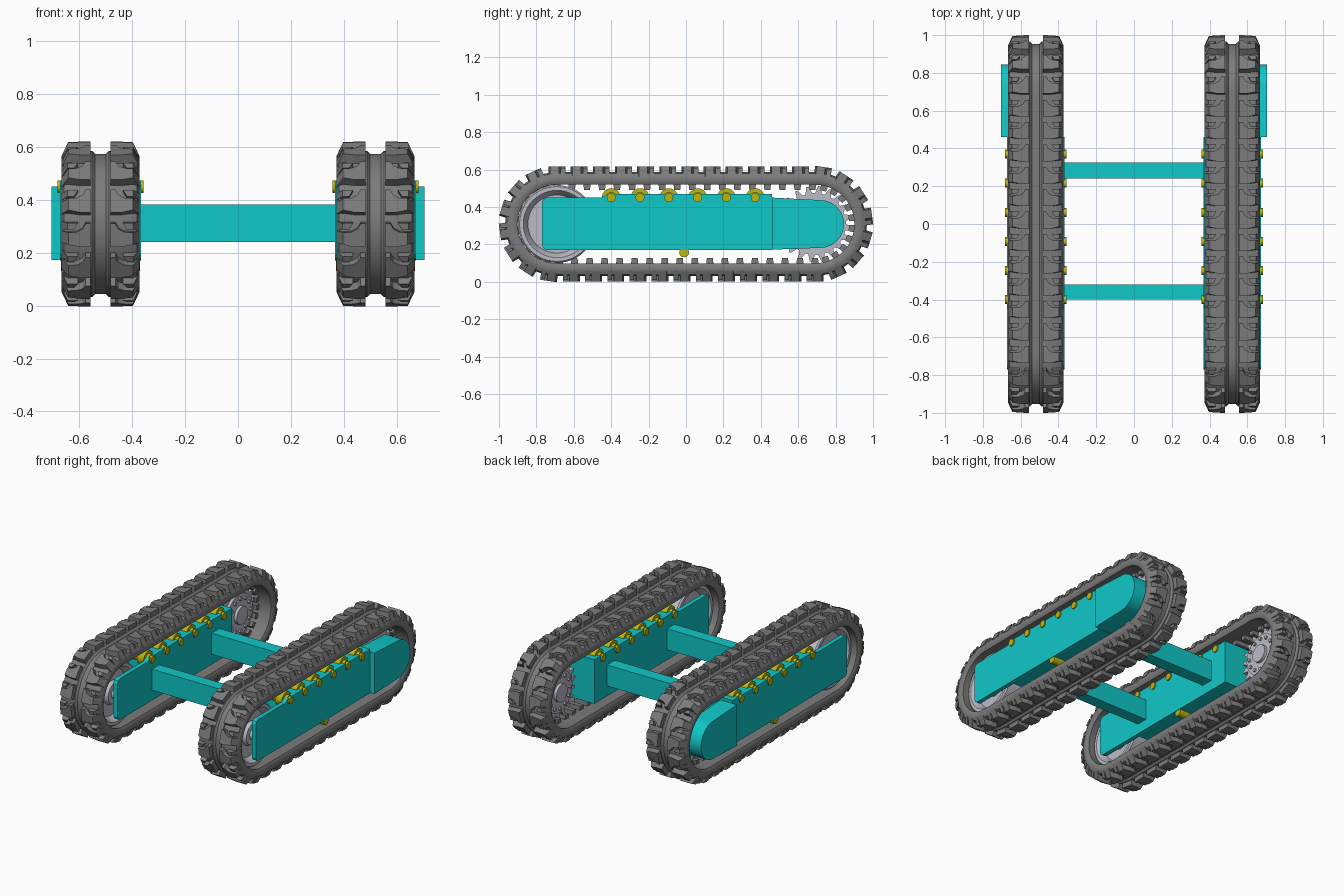
import bpy, bmesh, math
from mathutils import Vector

if "Cube" in bpy.data.objects:
    bpy.data.objects.remove(bpy.data.objects["Cube"], do_unlink=True)


def material(name, rgb):
    m = bpy.data.materials.new(name)
    m.use_nodes = True
    m.diffuse_color = (*rgb, 1)
    m.node_tree.nodes["Principled BSDF"].inputs["Base Color"].default_value = (*rgb, 1)
    return m


RUBBER = material("rubber_grey", (0.2, 0.2, 0.2))
TEAL = material("teal_paint", (0.005, 0.58, 0.58))
YELLOW = material("yellow_paint", (0.52, 0.47, 0.004))
STEEL = material("pale_steel", (0.5, 0.5, 0.58))

TRACK_X, MID_Z, END_Y = 0.52, 0.309, 0.69   # track centre and end wheel position
BELT_R = 0.277
LENGTH = 4 * END_Y + 2 * math.pi * BELT_R


def finish(bm, name, mat, smooth=True):
    bmesh.ops.recalc_face_normals(bm, faces=bm.faces)
    mesh = bpy.data.meshes.new(name)
    bm.to_mesh(mesh)
    bm.free()
    mesh.materials.append(mat)
    obj = bpy.data.objects.new(name, mesh)
    bpy.context.collection.objects.link(obj)
    if smooth:
        bpy.ops.object.select_all(action="DESELECT")
        obj.select_set(True)
        bpy.context.view_layer.objects.active = obj
        bpy.ops.object.shade_smooth_by_angle(angle=math.radians(32))
    return obj


def prism(bm, bottom, top):
    """Closed solid between two matching outlines."""
    a = [bm.verts.new(p) for p in bottom]
    b = [bm.verts.new(p) for p in top]
    n = len(a)
    bm.faces.new(a)
    bm.faces.new(b[::-1])
    for i in range(n):
        bm.faces.new((a[i], a[(i + 1) % n], b[(i + 1) % n], b[i]))


def slab(bm, outline, x0, x1):
    """Side outline in (y, z) extruded across x."""
    prism(bm, [(x0, y, z) for y, z in outline], [(x1, y, z) for y, z in outline])


def rect(y0, y1, z0, z1):
    return [(y0, z0), (y1, z0), (y1, z1), (y0, z1)]


def circle(y, z, r, n=32):
    return [(y + r * math.cos(2 * math.pi * i / n), z + r * math.sin(2 * math.pi * i / n))
            for i in range(n)]


def lathe(bm, profile, y, z, n=48):
    """Closed profile of (x, radius) turned about an axis along x."""
    rings = [[bm.verts.new((x, y + r * math.cos(2 * math.pi * i / n),
                            z + r * math.sin(2 * math.pi * i / n))) for x, r in profile]
             for i in range(n)]
    loft(bm, rings)


def loft(bm, rings):
    n, k = len(rings), len(rings[0])
    for i in range(n):
        a, b = rings[i], rings[(i + 1) % n]
        for j in range(k):
            bm.faces.new((a[j], a[(j + 1) % k], b[(j + 1) % k], b[j]))


def path(s):
    """Centre point, outward normal and tangent (y, z) at distance s on the loop."""
    s %= LENGTH
    half, straight = LENGTH / 2, 2 * END_Y
    flip = -1 if s >= half else 1
    s %= half
    if s < straight:
        c, a = -END_Y + s, math.pi / 2
    else:
        c, a = END_Y, math.pi / 2 - (s - straight) / BELT_R
    normal = Vector((0, math.cos(a), math.sin(a))) * flip
    tangent = Vector((0, math.sin(a), -math.cos(a))) * flip
    return Vector((0, c * flip, MID_Z)), normal, tangent


def on_track(s, u, v, r, x):
    c, n, t = path(s)
    return c + n * r + t * u + Vector((x + v, 0, 0))


def track(side, label):
    x = side * TRACK_X

    # belt loop with a centre groove and rounded shoulders
    half = [(0.02, 0.264), (0.032, BELT_R), (0.122, BELT_R), (0.138, 0.269),
            (0.147, 0.25), (0.147, 0.225), (0.138, 0.21)]
    profile = half + [(-v, r) for v, r in reversed(half)]
    stops = [LENGTH / 2 * k + 2 * END_Y + math.pi * BELT_R * i / 24
             for k in range(2) for i in range(25)]
    stops = [s - 1e-6 if i % 25 == 24 else s for i, s in enumerate(stops)]
    bm = bmesh.new()
    loft(bm, [[bm.verts.new(on_track(s, 0, v, r, x)) for v, r in profile] for s in stops])
    finish(bm, label + "_belt", RUBBER)

    # hooked tread lugs in two mirrored rows
    hook = [(-0.045, 0.037), (0.045, 0.037), (0.045, 0.056), (0.024, 0.068),
            (0.012, 0.09), (0.01, 0.122), (-0.036, 0.122), (-0.045, 0.08)]
    bm = bmesh.new()
    count = 38
    for i in range(count):
        s = LENGTH * i / count
        for row in (-1, 1):
            top = [on_track(s, u, row * v, 0.308, x) for u, v in hook]
            base = [on_track(s, u, row * (0.1475 if v > 0.12 else v), 0.255, x)
                    for u, v in hook]
            prism(bm, base, top)
            # low shoulder block between hooks
            pad = [(0.02, 0.1), (0.045, 0.085), (0.045, 0.125), (0.02, 0.125)]
            prism(bm, [on_track(s, u, row * (0.1475 if v > 0.12 else v), 0.25, x) for u, v in pad],
                  [on_track(s, u, row * v, 0.3, x) for u, v in pad])
    finish(bm, label + "_tread_lugs", RUBBER, False)

    # drive teeth inside the belt
    bm = bmesh.new()
    count = 56
    for i in range(count):
        s = LENGTH * i / count
        ends = [[on_track(s, u, v, r, x) for u, r in
                 ((-0.02, 0.22), (0.02, 0.22), (0.016, 0.182), (-0.016, 0.182))]
                for v in (-0.05, 0.05)]
        prism(bm, *ends)
    finish(bm, label + "_drive_teeth", RUBBER, False)

    # side frame: solid middle and two cheeks round the front wheel
    bm = bmesh.new()
    slab(bm, rect(-0.42, 0.46, 0.17, 0.47), x - 0.153, x + 0.153)
    cheek = [(-0.77, 0.195), (-0.762, 0.178), (-0.745, 0.17), (-0.42, 0.17), (-0.42, 0.47),
             (-0.45, 0.45), (-0.745, 0.45), (-0.762, 0.442), (-0.77, 0.425)]
    for v in (-0.153, 0.123):
        slab(bm, cheek, x + v, x + v + 0.03)
    finish(bm, label + "_side_frame", TEAL, False)

    # rounded drive cover on the outer side
    nose = [(0.715 + 0.13 * math.cos(a), MID_Z + 0.128 * math.sin(a))
            for a in (math.radians(-84 + 168 * i / 20) for i in range(21))]
    bm = bmesh.new()
    slab(bm, [(0.46, 0.45), (0.46, 0.172)] + nose, x + side * 0.06, x + side * 0.185)
    finish(bm, label + "_drive_cover", TEAL)

    # dished front wheel
    rim = [(0, 0.03), (0.075, 0.03), (0.075, 0.07), (0.05, 0.08), (0.05, 0.155),
           (0.09, 0.172), (0.1, 0.18), (0.1, 0.2), (0.09, 0.208), (0, 0.208)]
    bm = bmesh.new()
    lathe(bm, [(x + v, r) for v, r in rim] + [(x - v, r) for v, r in rim[-2:0:-1]],
          -END_Y, MID_Z)
    slab(bm, circle(-END_Y, MID_Z, 0.035, 20), x - 0.125, x + 0.125)
    finish(bm, label + "_front_wheel", STEEL)

    # toothed rear sprocket with a bolted hub
    teeth = 20
    star = []
    for i in range(teeth):
        for k, r in ((0, 0.165), (0.3, 0.165), (0.55, 0.203), (0.75, 0.203)):
            a = 2 * math.pi * (i + k) / teeth
            star.append((END_Y + r * math.cos(a), MID_Z + r * math.sin(a)))
    bm = bmesh.new()
    slab(bm, star, x - 0.03, x + 0.03)
    slab(bm, circle(END_Y, MID_Z, 0.14, 40), x, x - side * 0.05)
    slab(bm, circle(END_Y, MID_Z, 0.06, 32), x, x - side * 0.07)
    for i in range(12):
        a = math.pi * i / 6
        slab(bm, circle(END_Y + 0.11 * math.cos(a), MID_Z + 0.11 * math.sin(a), 0.012, 6),
             x, x - side * 0.062)
    finish(bm, label + "_rear_sprocket", STEEL)

    # carrier rollers along the top and one guide roller underneath
    bm = bmesh.new()
    for i in range(6):
        y = -0.4 + 0.154 * i
        slab(bm, circle(y, 0.45, 0.024, 20), x - 0.162, x + 0.162)
        slab(bm, circle(y, 0.45, 0.03, 24), x - 0.145, x + 0.145)
        for v in (-0.125, 0.075):
            slab(bm, circle(y, 0.45, 0.05, 28), x + v, x + v + 0.05)
    slab(bm, circle(-0.01, 0.157, 0.026, 20), x - 0.15, x + 0.15)
    finish(bm, label + "_rollers", YELLOW)


track(1, "left")
track(-1, "right")

# cross beams joining the side frames
for name, y0, y1 in (("front_cross_beam", -0.4, -0.32), ("rear_cross_beam", 0.24, 0.325)):
    bm = bmesh.new()
    slab(bm, rect(y0, y1, 0.24, 0.383), -0.38, 0.38)
    finish(bm, name, TEAL, False)
